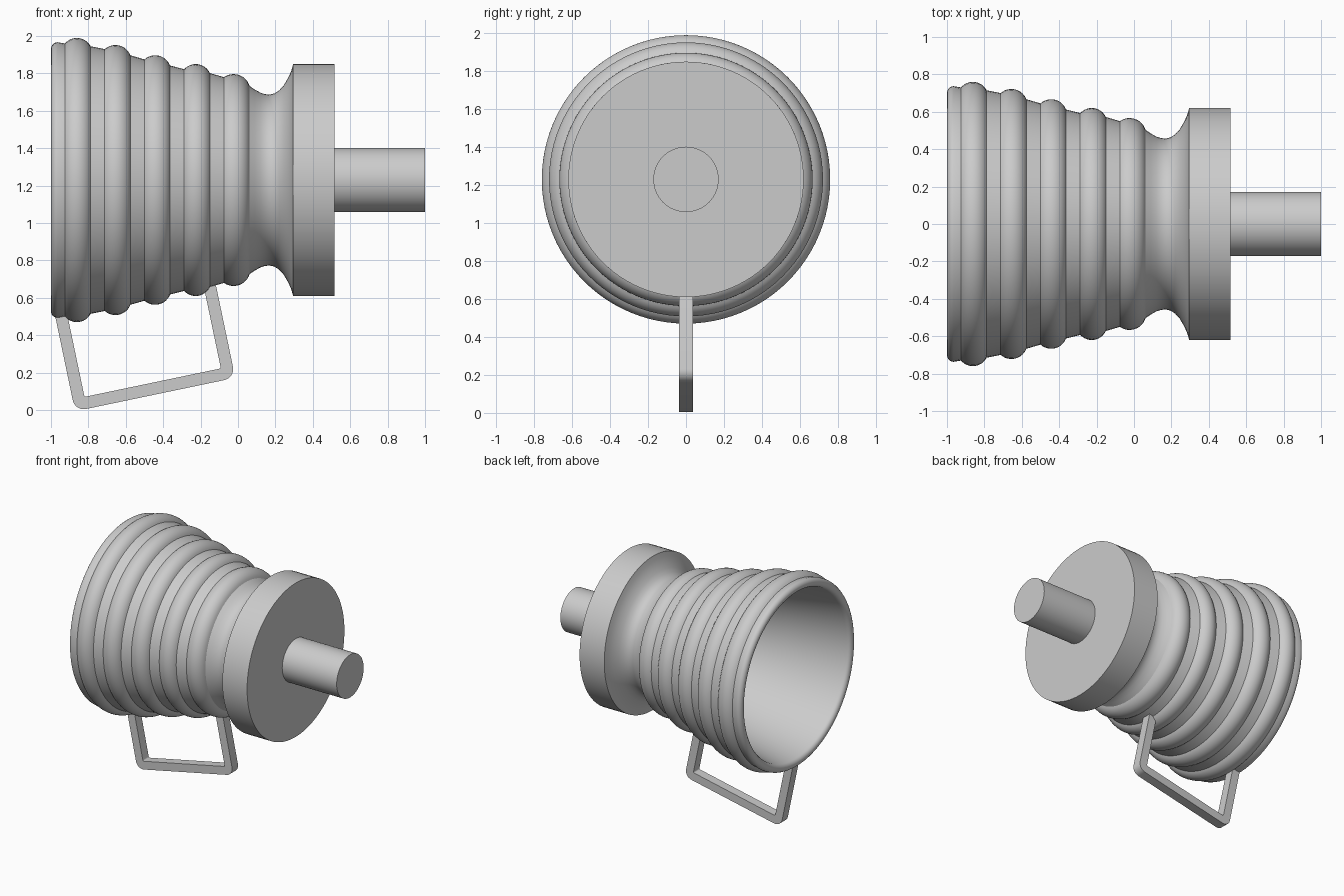
import bpy
import bmesh
import math
from mathutils import Vector, Matrix

if "Cube" in bpy.data.objects:
    bpy.data.objects.remove(bpy.data.objects["Cube"], do_unlink=True)

AXIS_Z = 1.23

grey = bpy.data.materials.new("plain grey")
grey.use_nodes = True
grey.diffuse_color = (0.6, 0.6, 0.6, 1)
grey.node_tree.nodes["Principled BSDF"].inputs["Base Color"].default_value = (0.6, 0.6, 0.6, 1)


def add_object(name, bm, angle=25):
    bmesh.ops.recalc_face_normals(bm, faces=bm.faces)
    mesh = bpy.data.meshes.new(name)
    bm.to_mesh(mesh)
    bm.free()
    mesh.materials.append(grey)
    obj = bpy.data.objects.new(name, mesh)
    bpy.context.collection.objects.link(obj)
    bpy.ops.object.select_all(action="DESELECT")
    obj.select_set(True)
    bpy.context.view_layer.objects.active = obj
    bpy.ops.object.shade_smooth_by_angle(angle=math.radians(angle))
    return obj


def lathe(name, profile, steps=96):
    """Revolve (x, radius) points around the horizontal axis."""
    bm = bmesh.new()
    verts = [bm.verts.new((x, 0, r)) for x, r in profile]
    edges = [bm.edges.new(pair) for pair in zip(verts, verts[1:])]
    bmesh.ops.spin(bm, geom=verts + edges, cent=(0, 0, 0), axis=(1, 0, 0),
                   angle=math.tau, steps=steps)
    bmesh.ops.remove_doubles(bm, verts=bm.verts, dist=0.0001)
    bmesh.ops.translate(bm, verts=bm.verts, vec=(0, 0, AXIS_Z))
    return add_object(name, bm)


def bulge(start, end, height, steps=12):
    """Circular arc rising above the chord from start to end."""
    a, b = Vector(start), Vector(end)
    along = (b - a).normalized()
    out = Vector((-along.y, along.x))
    half = (b - a).length / 2
    sweep = 2 * math.atan(height / half)
    radius = half / math.sin(sweep)
    points = []
    for i in range(steps + 1):
        t = sweep * (2 * i / steps - 1)
        p = (a + b) / 2 + along * radius * math.sin(t)
        points.append(tuple(p + out * radius * (math.cos(t) - math.cos(sweep))))
    return points


# Hollow ribbed cone, waist and flange in one revolved profile
profile = [(0.06, 0), (0.06, 0.42), (-0.5, 0.575), (-0.965, 0.667)]
for i in range(1, 8):
    t = math.pi * i / 8
    profile.append((-0.965 - 0.035 * math.sin(t), 0.702 - 0.035 * math.cos(t)))
profile.append((-0.965, 0.737))
ribs = [(0.73, 0.715), (0.70, 0.667), (0.645, 0.612), (0.593, 0.572), (0.55, 0.503)]
for i, (r0, r1) in enumerate(ribs):
    x = -0.925 + 0.2125 * i
    profile += bulge((x, r0), (x + 0.137, r1), 0.037)
profile += [(0.09, 0.484), (0.12, 0.467), (0.145, 0.459), (0.17, 0.457), (0.195, 0.463),
            (0.22, 0.479), (0.245, 0.507), (0.27, 0.55), (0.285, 0.585),
            (0.295, 0.62), (0.515, 0.62), (0.515, 0)]
lathe("ribbed_body", profile)

# Shaft out of the flange
lathe("shaft", [(0.5, 0), (0.5, 0.172), (1, 0.172), (1, 0)], 64)

# Tilted U-shaped handle: flat outline with rounded corners, given thickness
LEFT, RIGHT, LOW, TOP, BAR = -0.854, 0.021, 0.172, 0.72, 0.065


def u_outline(inset, radius):
    left, right, low = LEFT + inset, RIGHT - inset, LOW + inset
    points = [(left, TOP)]
    for cx, first in ((left + radius, math.pi), (right - radius, 1.5 * math.pi)):
        for i in range(9):
            t = first + math.pi / 2 * i / 8
            points.append((cx + radius * math.cos(t), low + radius + radius * math.sin(t)))
    return points + [(right, TOP)]


bm = bmesh.new()
outer, inner = [[bm.verts.new((u, -0.0375, v)) for u, v in u_outline(*args)]
                for args in ((0, 0.06), (BAR, 0.01))]
for i in range(len(outer) - 1):
    bm.faces.new((outer[i], outer[i + 1], inner[i + 1], inner[i]))
extruded = bmesh.ops.extrude_face_region(bm, geom=bm.faces[:])
moved = [g for g in extruded["geom"] if isinstance(g, bmesh.types.BMVert)]
bmesh.ops.translate(bm, verts=moved, vec=(0, 0.075, 0))
bmesh.ops.rotate(bm, verts=bm.verts, cent=(0, 0, 0),
                 matrix=Matrix.Rotation(math.radians(-11.8), 3, "Y"))
add_object("handle", bm)
